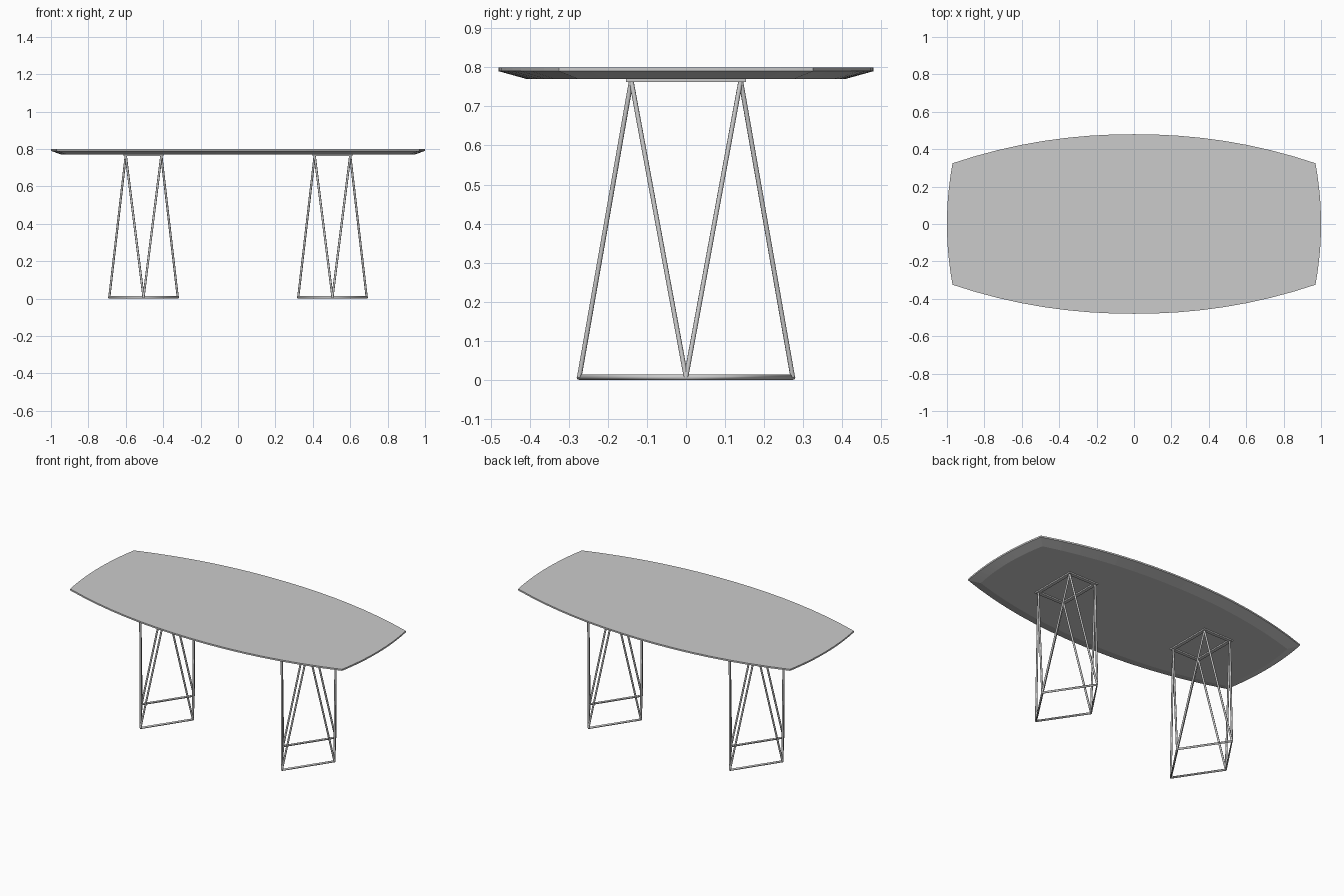
import bpy, bmesh
from mathutils import Vector

if "Cube" in bpy.data.objects:
    bpy.data.objects.remove(bpy.data.objects["Cube"])

CX, CY = 0.97, 0.325      # tabletop corner
HX, HY = 1.0, 0.48        # tabletop half extents
N = 16                    # segments per curved edge


def mesh_object(name, bm):
    bmesh.ops.recalc_face_normals(bm, faces=bm.faces)
    me = bpy.data.meshes.new(name)
    bm.to_mesh(me)
    bm.free()
    ob = bpy.data.objects.new(name, me)
    bpy.context.collection.objects.link(ob)
    return ob


def outline():
    # barrel outline: four bowed edges meeting in crisp corners
    pts = []
    for s in (1, -1):
        for i in range(N):
            t = -1 + 2 * i / N
            pts.append((s * (HX - (HX - CX) * t * t), s * CY * t))
        for i in range(N):
            t = 1 - 2 * i / N
            pts.append((s * CX * t, s * (HY - (HY - CY) * abs(t) ** 2.1)))
    return pts


def loft(name, rings):
    bm = bmesh.new()
    loops = [[bm.verts.new(p) for p in r] for r in rings]
    for a, b in zip(loops, loops[1:]):
        n = len(a)
        for i in range(n):
            bm.faces.new((a[i], a[(i + 1) % n], b[(i + 1) % n], b[i]))
    bm.faces.new(loops[0])
    bm.faces.new(loops[-1])
    return mesh_object(name, bm)


def rods(name, paths, radius):
    # round rods along poly paths: (points, closed)
    cu = bpy.data.curves.new(name, 'CURVE')
    cu.dimensions = '3D'
    cu.bevel_depth = radius
    cu.bevel_resolution = 2
    cu.use_fill_caps = True
    for pts, closed in paths:
        sp = cu.splines.new('POLY')
        sp.points.add(len(pts) - 1)
        for p, co in zip(sp.points, pts):
            p.co = (*co, 1)
        sp.use_cyclic_u = closed
    ob = bpy.data.objects.new(name, cu)
    bpy.context.collection.objects.link(ob)
    return ob


def flat_frame(name, cx, hx, hy, w, z0, z1):
    # rectangular flat-bar frame
    bm = bmesh.new()
    corners = [(1, 1), (-1, 1), (-1, -1), (1, -1)]
    rings = [[bm.verts.new((cx + sx * a, sy * b, z)) for sx, sy in corners]
             for a, b, z in ((hx, hy, z0), (hx, hy, z1),
                             (hx - w, hy - w, z1), (hx - w, hy - w, z0))]
    for k in range(4):
        a, b = rings[k], rings[(k + 1) % 4]
        for i in range(4):
            j = (i + 1) % 4
            bm.faces.new((a[i], a[j], b[j], b[i]))
    return mesh_object(name, bm)


# tabletop with thin vertical rim and undercut bevel
o = outline()
top = loft("tabletop", [
    [(x * 0.945, y * 0.85, 0.77) for x, y in o],
    [(x, y, 0.79) for x, y in o],
    [(x, y, 0.80) for x, y in o]])

# two wire pedestals: diamond foot, zigzag rods, rectangular top frame
for side, c in (("left", -0.505), ("right", 0.505)):
    foot = [Vector((c + 0.183, 0, 0.007)), Vector((c, 0.273, 0.007)),
            Vector((c - 0.183, 0, 0.007)), Vector((c, -0.273, 0.007))]
    head = [Vector((c + sx * 0.095, sy * 0.14, 0.766))
            for sx, sy in ((1, 1), (-1, 1), (-1, -1), (1, -1))]
    legs = []
    for i in range(4):
        legs.append(([foot[i], head[i]], False))
        legs.append(([head[i], foot[(i + 1) % 4]], False))
    rods(side + "_foot_ring", [(foot, True)], 0.007)
    rods(side + "_leg_rods", legs, 0.006)
    flat_frame(side + "_top_frame", c, 0.106, 0.154, 0.022, 0.762, 0.771)
